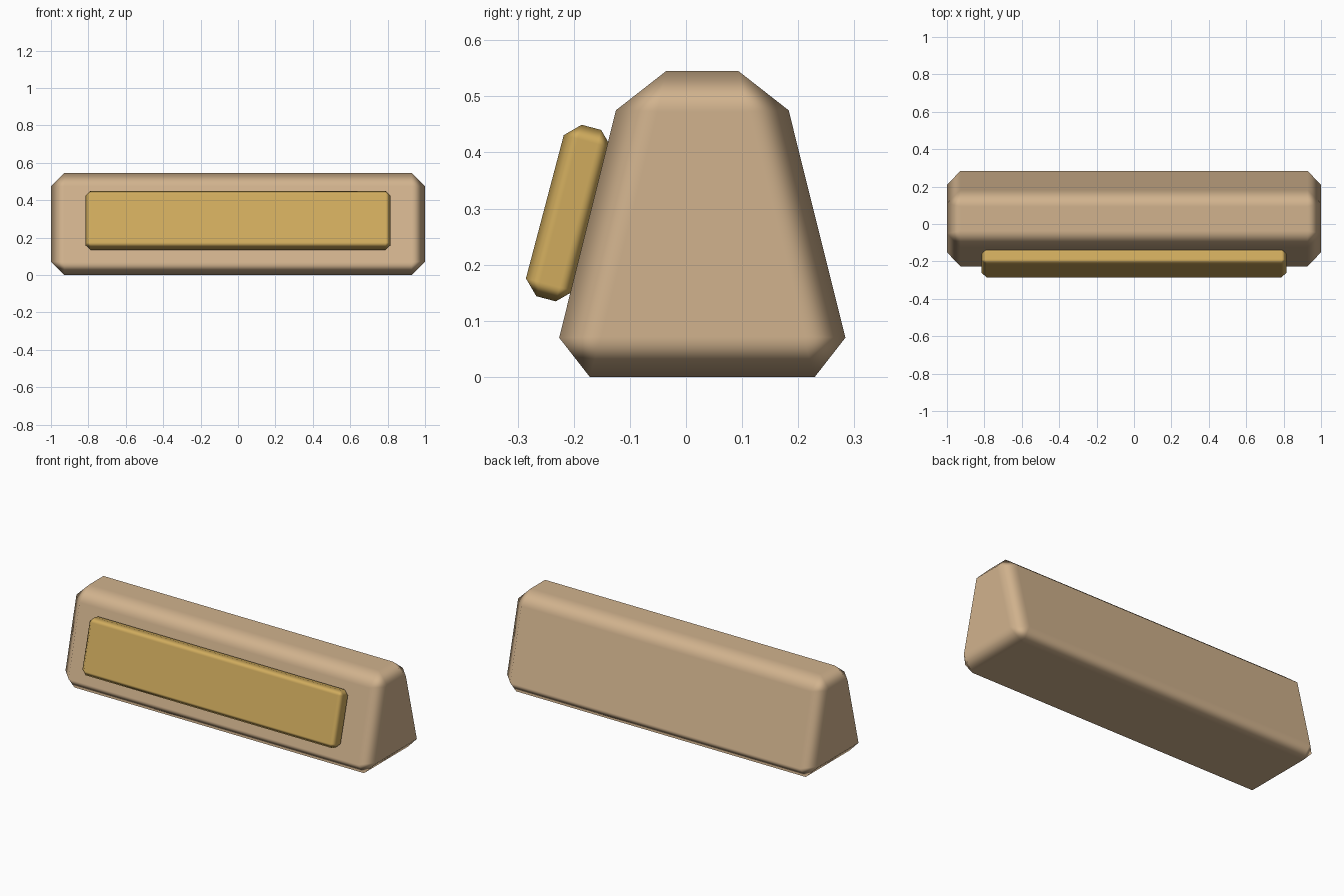
import bpy, bmesh, math

if "Cube" in bpy.data.objects:
    bpy.data.objects.remove(bpy.data.objects["Cube"])


def make_block(name, length, profile, bevel, color, loc=(0, 0, 0), tilt=0.0):
    """Extrude a (y, z) profile along x, then chamfer every edge."""
    bm = bmesh.new()
    verts = [bm.verts.new((-length / 2, y, z)) for y, z in profile]
    face = bm.faces.new(verts)
    ext = bmesh.ops.extrude_face_region(bm, geom=[face])
    moved = [v for v in ext["geom"] if isinstance(v, bmesh.types.BMVert)]
    bmesh.ops.translate(bm, vec=(length, 0, 0), verts=moved)
    bmesh.ops.recalc_face_normals(bm, faces=bm.faces[:])
    for f in bm.faces:
        f.smooth = True
    mesh = bpy.data.meshes.new(name)
    bm.to_mesh(mesh)
    bm.free()
    obj = bpy.data.objects.new(name, mesh)
    bpy.context.collection.objects.link(obj)
    obj.location = loc
    obj.rotation_euler = (tilt, 0, 0)

    mod = obj.modifiers.new("chamfer", "BEVEL")
    mod.width = bevel
    mod.segments = 1
    mod.limit_method = "NONE"
    mod.harden_normals = True

    mat = bpy.data.materials.new(name + "_material")
    mat.diffuse_color = color
    mat.use_nodes = True
    mat.node_tree.nodes["Principled BSDF"].inputs["Base Color"].default_value = mat.diffuse_color
    mesh.materials.append(mat)
    return obj


# Tapered block body
make_block("name_block_body", 2.0,
           [(-0.2725, 0), (0.2725, 0), (0.1365, 0.545), (-0.1365, 0.545)],
           0.072, (0.64, 0.45, 0.27, 1), loc=(0, 0.029, 0))

# Brass plate leaning on the sloped front
t, h = 0.044, 0.158
make_block("front_plate", 1.63, [(-t, -h), (t, -h), (t, h), (-t, h)],
           0.026, (0.63, 0.41, 0.11, 1), loc=(0, -0.209, 0.292),
           tilt=math.radians(-14.8))
